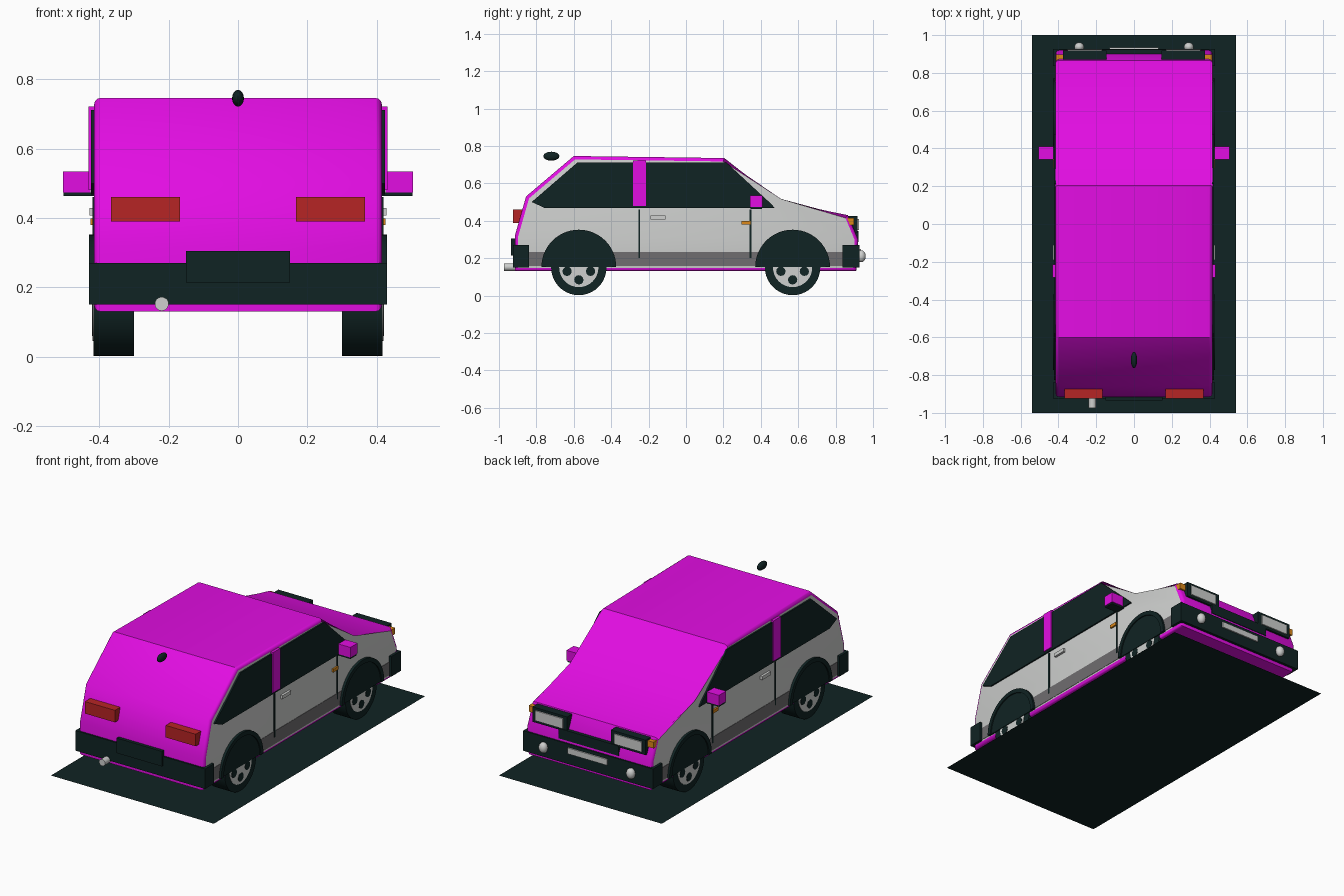
import bpy, bmesh, math
from mathutils import Matrix

if "Cube" in bpy.data.objects:
    bpy.data.objects.remove(bpy.data.objects["Cube"])


def material(name, *rgb):
    m = bpy.data.materials.new(name)
    m.diffuse_color = (*rgb, 1)
    m.use_nodes = True
    m.node_tree.nodes["Principled BSDF"].inputs["Base Color"].default_value = m.diffuse_color
    return m


MAGENTA = material("magenta paint", 0.76, 0.004, 0.76)
SILVER = material("light grey", 0.62, 0.63, 0.62)
GREY = material("dark grey", 0.16, 0.155, 0.16)
BLACK = material("near black", 0.005, 0.017, 0.017)
RED = material("lamp red", 0.47, 0.018, 0.018)
ORANGE = material("indicator orange", 0.72, 0.25, 0.01)


def finish(name, bm, mats, smooth=False):
    bmesh.ops.recalc_face_normals(bm, faces=bm.faces)
    me = bpy.data.meshes.new(name)
    bm.to_mesh(me)
    bm.free()
    ob = bpy.data.objects.new(name, me)
    bpy.context.collection.objects.link(ob)
    for m in mats:
        me.materials.append(m)
    if smooth:
        bpy.ops.object.select_all(action='DESELECT')
        ob.select_set(True)
        bpy.context.view_layer.objects.active = ob
        bpy.ops.object.shade_smooth_by_angle(angle=math.radians(35))
    return ob


def add_prism(bm, pts, x0, x1):
    """Extrude a (y, z) outline from x0 to x1."""
    a = [bm.verts.new((x0, y, z)) for y, z in pts]
    b = [bm.verts.new((x1, y, z)) for y, z in pts]
    bm.faces.new(a)
    bm.faces.new(b[::-1])
    for i in range(len(pts)):
        j = (i + 1) % len(pts)
        bm.faces.new((a[i], b[i], b[j], a[j]))


def prism(name, pts, x0, x1, mat, mirror=True, smooth=False):
    bm = bmesh.new()
    add_prism(bm, pts, x0, x1)
    if mirror:
        add_prism(bm, pts, -x0, -x1)
    return finish(name, bm, [mat], smooth)


def rect(y0, y1, z0, z1):
    return [(y0, z0), (y1, z0), (y1, z1), (y0, z1)]


def arc(y, z, r, n=32, a0=0.0, a1=360.0):
    full = a1 - a0 >= 360
    steps = n if full else n + 1
    ang = [math.radians(a0 + (a1 - a0) * i / n) for i in range(steps)]
    return [(y + r * math.cos(t), z + r * math.sin(t)) for t in ang]


def ellipsoid(name, centres, size, mat):
    bm = bmesh.new()
    for c in centres:
        bmesh.ops.create_uvsphere(bm, u_segments=20, v_segments=12, radius=1,
                                  matrix=Matrix.Translation(c) @ Matrix.Diagonal((*size, 1)))
    return finish(name, bm, [mat], True)


# Body shell: extruded side profile, bevelled rim, grey side faces
profile = [(-0.915, 0.13), (-0.915, 0.32), (-0.855, 0.53), (-0.60, 0.746), (0.205, 0.735),
           (0.50, 0.50), (0.866, 0.43), (0.92, 0.30), (0.91, 0.13)]
bm = bmesh.new()
add_prism(bm, profile, -0.415, 0.415)
rim = [e for e in bm.edges if e.verts[0].co.x * e.verts[1].co.x > 0]
bmesh.ops.bevel(bm, geom=rim, offset=0.018, segments=3, profile=0.5, affect='EDGES')
bm.normal_update()
for f in bm.faces:
    f.material_index = 1 if abs(f.normal.x) > 0.99 else 0
finish("body", bm, [MAGENTA, SILVER], True)

# Side windows and central pillar
window = [(-0.755, 0.468), (0.475, 0.468), (0.45, 0.495), (0.215, 0.712), (-0.58, 0.712), (-0.825, 0.50)]
prism("side_windows", window, 0.41, 0.424, BLACK)
prism("door_pillars", rect(-0.283, -0.214, 0.48, 0.722), 0.41, 0.431, MAGENTA)

# Door gaps, handles, side indicators, sills
prism("rear_door_gaps", rect(-0.255, -0.245, 0.2, 0.46), 0.41, 0.419, BLACK)
prism("front_door_gaps", rect(0.34, 0.35, 0.2, 0.46), 0.41, 0.419, BLACK)
prism("door_handles", rect(-0.19, -0.11, 0.407, 0.428), 0.41, 0.429, SILVER)
prism("side_indicators", rect(0.297, 0.345, 0.38, 0.399), 0.41, 0.425, ORANGE)
for label, y0, y1 in (("rear", -0.85, -0.755), ("middle", -0.393, 0.39), ("front", 0.75, 0.85)):
    prism(label + "_sills", rect(y0, y1, 0.157, 0.234), 0.41, 0.417, GREY)

# Wheels with covers, and arches covering their upper halves
for label, y in (("rear", -0.573), ("front", 0.57)):
    prism(label + "_tyres", arc(y, 0.15, 0.148, 40), 0.30, 0.417, BLACK, smooth=True)
    prism(label + "_wheel_covers", arc(y, 0.15, 0.105), 0.41, 0.419, SILVER, smooth=True)
    bm = bmesh.new()
    for k in range(5):
        t = math.radians(270 + 72 * k)
        hole = arc(y + 0.066 * math.cos(t), 0.15 + 0.066 * math.sin(t), 0.025, 12)
        for s in (-1, 1):
            add_prism(bm, hole, s * 0.415, s * 0.421)
    finish(label + "_wheel_cover_holes", bm, [BLACK])
    prism(label + "_arch_panels", arc(y, 0.152, 0.19, 28, 0, 180), 0.41, 0.423, BLACK)
    ring = arc(y, 0.152, 0.2, 28, 0, 180) + arc(y, 0.152, 0.175, 28, 0, 180)[::-1]
    prism(label + "_arch_rims", ring, 0.41, 0.43, BLACK, smooth=True)

# Bumpers and number plates
prism("rear_bumper", rect(-0.925, -0.84, 0.15, 0.27), -0.43, 0.43, BLACK, False)
prism("front_bumper", rect(0.837, 0.927, 0.15, 0.27), -0.43, 0.43, BLACK, False)
prism("rear_number_plate", rect(-0.935, -0.90, 0.214, 0.304), -0.15, 0.15, BLACK, False)
prism("front_number_plate", rect(0.92, 0.935, 0.215, 0.25), -0.13, 0.13, SILVER, False)

# Lamps and grille
prism("tail_lamps", rect(-0.925, -0.86, 0.389, 0.461), 0.168, 0.367, RED)
prism("headlamp_frames", rect(0.87, 0.918, 0.335, 0.425), 0.145, 0.375, BLACK)
prism("headlamp_lenses", rect(0.91, 0.925, 0.35, 0.41), 0.17, 0.352, SILVER)
prism("grille", rect(0.88, 0.923, 0.285, 0.345), -0.2, 0.2, BLACK, False)
prism("front_indicators", rect(0.85, 0.898, 0.378, 0.415), 0.365, 0.413, ORANGE)
ellipsoid("fog_lamps", [(s * 0.29, 0.937, 0.21) for s in (-1, 1)], (0.026, 0.024, 0.032), SILVER)

# Wing mirrors
prism("mirrors", rect(0.342, 0.41, 0.473, 0.534), 0.426, 0.505, MAGENTA)
prism("mirror_bases", rect(0.345, 0.405, 0.463, 0.474), 0.41, 0.503, BLACK)

# Exhaust pipe
bm = bmesh.new()
bmesh.ops.create_cone(bm, cap_ends=True, segments=20, radius1=0.02, radius2=0.02, depth=0.14,
                      matrix=Matrix.Translation((-0.22, -0.903, 0.152)) @ Matrix.Rotation(math.pi / 2, 4, 'X'))
finish("exhaust_pipe", bm, [SILVER], True)

# Floating roof aerial pod
ellipsoid("aerial_pod", [(0, -0.72, 0.745)], (0.017, 0.043, 0.024), BLACK)

# Flat dark base sheet
bm = bmesh.new()
bm.faces.new([bm.verts.new(c) for c in ((-0.54, -1, 0), (0.54, -1, 0), (0.54, 1, 0), (-0.54, 1, 0))])
finish("base_sheet", bm, [BLACK])
